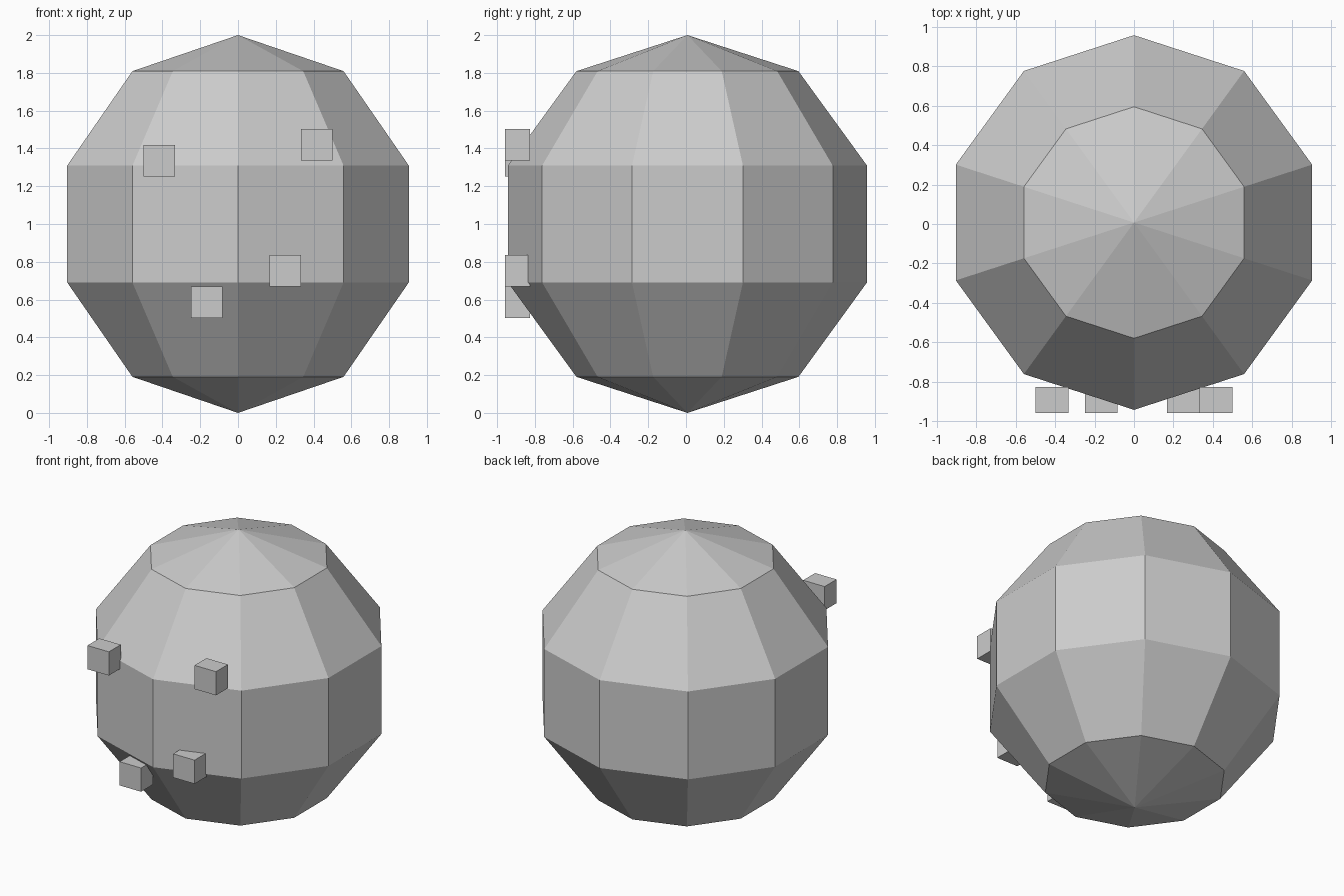
import bpy, bmesh
from mathutils import Matrix, Vector

if "Cube" in bpy.data.objects:
    bpy.data.objects.remove(bpy.data.objects["Cube"])

grey = bpy.data.materials.new("light_grey")
grey.diffuse_color = (0.6, 0.6, 0.6, 1)
grey.use_nodes = True
grey.node_tree.nodes["Principled BSDF"].inputs["Base Color"].default_value = grey.diffuse_color


def add_object(name, bm):
    mesh = bpy.data.meshes.new(name)
    bm.to_mesh(mesh)
    bm.free()
    mesh.materials.append(grey)
    obj = bpy.data.objects.new(name, mesh)
    bpy.context.collection.objects.link(obj)
    return obj


# Faceted ball: ten sides, five bands, with a corner facing the front
bm = bmesh.new()
bmesh.ops.create_uvsphere(bm, u_segments=10, v_segments=5, radius=1)
if max(v.co.x for v in bm.verts) > max(v.co.y for v in bm.verts):
    bmesh.ops.rotate(bm, verts=bm.verts, matrix=Matrix.Rotation(1.5707963, 3, 'Z'))
bmesh.ops.translate(bm, verts=bm.verts, vec=(0, 0.0075, 1))
add_object("faceted_ball", bm)

# Small blocks on the front: centre x and z
SIZE, DEPTH, FRONT = 1 / 6, 0.132, -0.9585
blocks = {
    "upper_left_block": (-0.4167, 1.3353),
    "upper_right_block": (0.4167, 1.4187),
    "lower_right_block": (0.25, 0.752),
    "lower_left_block": (-0.1667, 0.5853),
}
for name, (x, z) in blocks.items():
    bm = bmesh.new()
    bmesh.ops.create_cube(bm, size=1)
    bmesh.ops.scale(bm, verts=bm.verts, vec=(SIZE, DEPTH, SIZE))
    bmesh.ops.translate(bm, verts=bm.verts, vec=Vector((x, FRONT + DEPTH / 2, z)))
    add_object(name, bm)
